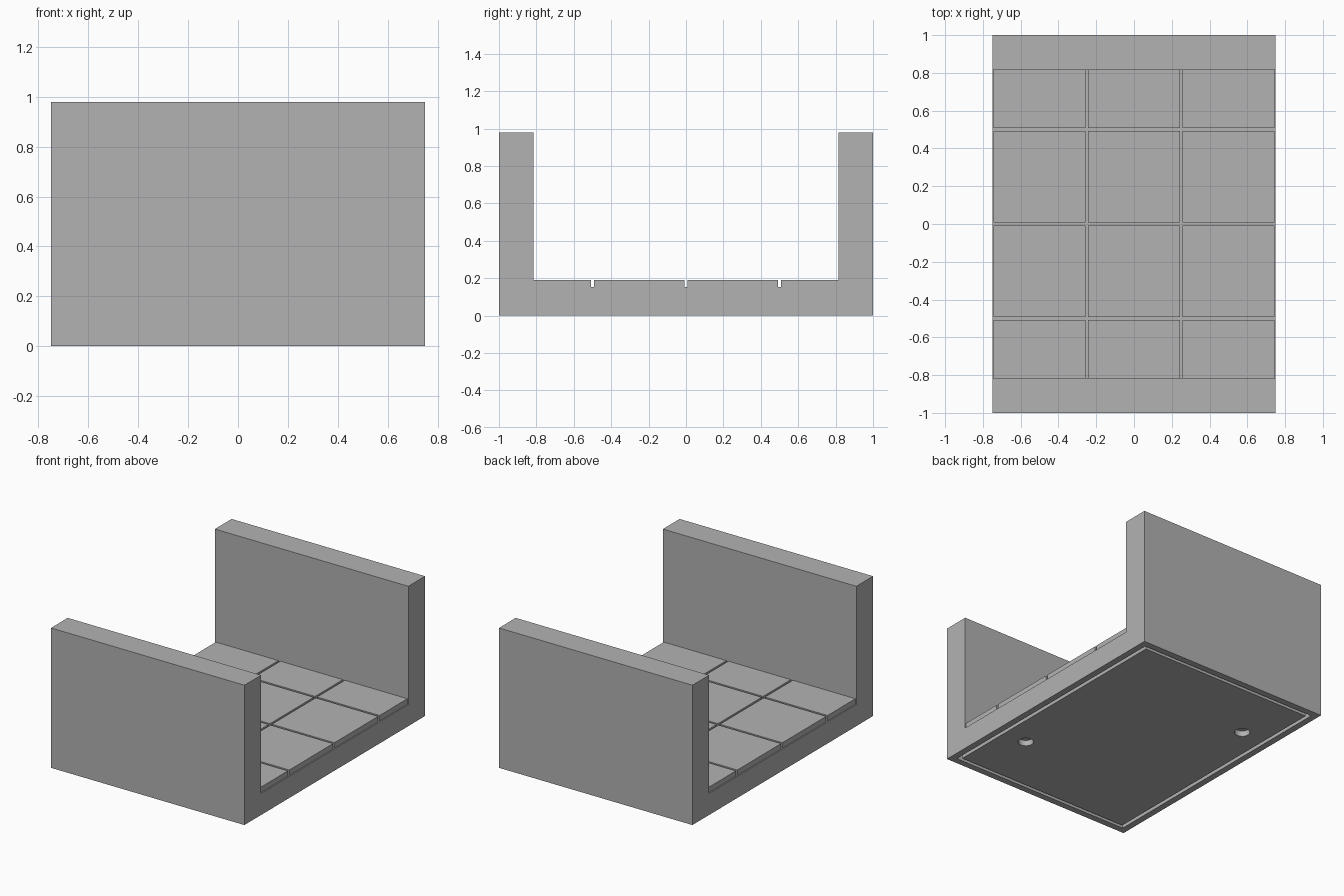
import bpy
import bmesh
from mathutils import Matrix

if "Cube" in bpy.data.objects:
    bpy.data.objects.remove(bpy.data.objects["Cube"], do_unlink=True)

HALF_X, HALF_Y = 0.75, 1.0
WALL_Y, WALL_TOP = 0.815, 0.98
FLOOR, TILE_TOP, GAP = 0.152, 0.19, 0.0075
RECESS = 0.04

grey = bpy.data.materials.new("stone_grey")
grey.use_nodes = True
grey.diffuse_color = (0.448, 0.448, 0.448, 1)
grey.node_tree.nodes["Principled BSDF"].inputs["Base Color"].default_value = grey.diffuse_color


def finish(name, bm):
    bmesh.ops.recalc_face_normals(bm, faces=bm.faces)
    mesh = bpy.data.meshes.new(name)
    bm.to_mesh(mesh)
    bm.free()
    mesh.materials.append(grey)
    obj = bpy.data.objects.new(name, mesh)
    bpy.context.collection.objects.link(obj)
    return obj


def box(name, x0, x1, y0, y1, z0, z1):
    bm = bmesh.new()
    place = Matrix.Translation(((x0 + x1) / 2, (y0 + y1) / 2, (z0 + z1) / 2))
    size = Matrix.Diagonal((x1 - x0, y1 - y0, z1 - z0, 1))
    bmesh.ops.create_cube(bm, size=1, matrix=place @ size)
    return finish(name, bm)


def cut(target, cutter):
    """Subtract the cutter, bake the result and remove the cutter."""
    cutter.hide_render = True
    mod = target.modifiers.new("cut", 'BOOLEAN')
    mod.operation, mod.solver, mod.object = 'DIFFERENCE', 'EXACT', cutter
    bpy.context.view_layer.update()
    graph = bpy.context.evaluated_depsgraph_get()
    baked = bpy.data.meshes.new_from_object(target.evaluated_get(graph))
    target.modifiers.clear()
    target.data = baked
    bpy.data.objects.remove(cutter, do_unlink=True)


# U-shaped body: floor slab and two end walls from one extruded profile
profile = [(-HALF_Y, 0), (HALF_Y, 0), (HALF_Y, WALL_TOP), (WALL_Y, WALL_TOP),
           (WALL_Y, FLOOR), (-WALL_Y, FLOOR), (-WALL_Y, WALL_TOP), (-HALF_Y, WALL_TOP)]
bm = bmesh.new()
face = bm.faces.new([bm.verts.new((-HALF_X, y, z)) for y, z in profile])
side = bmesh.ops.extrude_face_region(bm, geom=[face], use_keep_orig=True)["geom"]
bmesh.ops.translate(bm, vec=(2 * HALF_X, 0, 0),
                    verts=[v for v in side if isinstance(v, bmesh.types.BMVert)])
body = finish("floor_and_walls", bm)

# Underside: recess filled by a smaller panel, leaving a thin groove around it
rx, ry = HALF_X - 0.046, HALF_Y - 0.046
cut(body, box("recess_cutter", -rx, rx, -ry, ry, -0.1, RECESS))
px, py = rx - 0.025, ry - 0.025
panel = box("bottom_panel", -px, px, -py, py, 0, RECESS)

# Two round sockets in opposite corners of the panel
for sign in (-1, 1):
    bm = bmesh.new()
    bmesh.ops.create_cone(bm, cap_ends=True, segments=32, radius1=0.05, radius2=0.05,
                          depth=0.3, matrix=Matrix.Translation((sign * 0.5, -sign * 0.5, 0)))
    cut(panel, finish("socket_cutter", bm))

# Floor tiles, separated by narrow joints
columns = [-0.75, -0.25, 0.25, 0.75]
rows = [-WALL_Y - GAP, -0.5, 0, 0.5, WALL_Y + GAP]
for x0, x1 in zip(columns, columns[1:]):
    for y0, y1 in zip(rows, rows[1:]):
        box("floor_tile", x0 + GAP, x1 - GAP, y0 + GAP, y1 - GAP, FLOOR, TILE_TOP)
